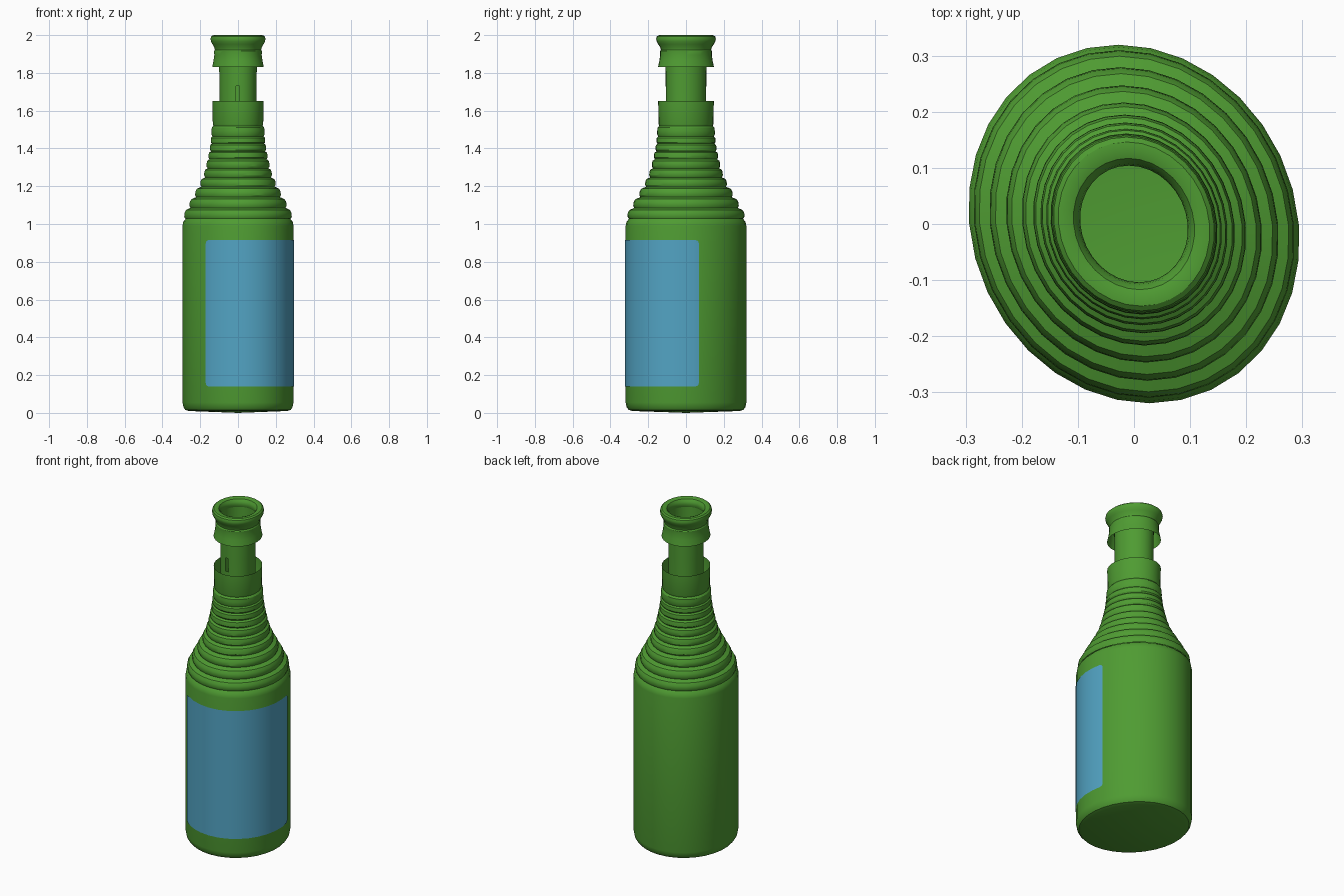
import bpy, bmesh, math

if "Cube" in bpy.data.objects:
    bpy.data.objects.remove(bpy.data.objects["Cube"])

SEG = 32                      # sides around the bottle
MAJOR, MINOR = 1.105, 0.976   # slightly oval cross-section
TURN = math.radians(-65)      # direction of the long axis


def material(name, rgb):
    m = bpy.data.materials.new(name)
    m.use_nodes = True
    m.diffuse_color = (*rgb, 1)
    bsdf = m.node_tree.nodes["Principled BSDF"]
    bsdf.inputs["Base Color"].default_value = (*rgb, 1)
    bsdf.inputs["Roughness"].default_value = 0.6
    return m


GREEN = material("bottle green", (0.078, 0.33, 0.032))
BLUE = material("label blue", (0.085, 0.37, 0.55))


def oval(r, t, z):
    """Point on the oval section of nominal radius r."""
    u, v = MAJOR * r * math.cos(t), MINOR * r * math.sin(t)
    c, s = math.cos(TURN), math.sin(TURN)
    return (u * c - v * s, u * s + v * c, z)


def finish(name, bm, mat):
    me = bpy.data.meshes.new(name)
    bm.to_mesh(me)
    bm.free()
    me.materials.append(mat)
    ob = bpy.data.objects.new(name, me)
    bpy.context.collection.objects.link(ob)
    bpy.ops.object.select_all(action="DESELECT")
    ob.select_set(True)
    bpy.context.view_layer.objects.active = ob
    bpy.ops.object.shade_smooth_by_angle(angle=math.radians(32))
    return ob


def lathe(profile):
    """Sweep (radius, height) points around the oval section."""
    bm = bmesh.new()
    rows = []
    for r, z in profile:
        if r == 0:
            rows.append([bm.verts.new((0, 0, z))] * SEG)
        else:
            rows.append([bm.verts.new(oval(r, 2 * math.pi * j / SEG, z))
                         for j in range(SEG)])
    for a, b in zip(rows, rows[1:]):
        for j in range(SEG):
            k = (j + 1) % SEG
            quad = list(dict.fromkeys((a[j], a[k], b[k], b[j])))
            bm.faces.new(quad)
    return bm


# Body: flat base, rounded foot, straight wall, chamfered shoulder edge
body = [(0, 0), (0.05, 0.002), (0.262, 0.01), (0.28, 0.016), (0.29, 0.03),
        (0.295, 0.055), (0.295, 0.99), (0.291, 1.012), (0.278, 1.028)]
finish("body", lathe(body), GREEN)

# Shoulder: stacked rounded rings that shrink into an open sleeve
rings = [(0.286, 1.028), (0.258, 1.085), (0.228, 1.142), (0.200, 1.197),
         (0.180, 1.247), (0.167, 1.295), (0.157, 1.343), (0.149, 1.385),
         (0.144, 1.425), (0.141, 1.463), (0.136, 1.52)]
shoulder = []
for (r, z), (rn, zn) in zip(rings, rings[1:]):
    d, h = r - rn, zn - z
    shoulder += [(r - 0.005, z), (r, z + 0.2 * h), (r - 0.06 * d, z + 0.55 * h),
                 (r - 0.35 * d, z + 0.82 * h), (rn - 0.005, zn)]
shoulder += [(0.134, 1.53), (0.136, 1.65)]
# drop the doubled points where one ring meets the next
shoulder = list(dict.fromkeys((round(r, 5), round(z, 5)) for r, z in shoulder))
finish("shoulder_and_sleeve", lathe(shoulder), GREEN)

# Neck tube with a small slot at the front
bm = lathe([(0.098, 1.40), (0.098, 1.65), (0.099, 1.73), (0.101, 1.95)])
row = [f for f in bm.faces if 1.65 < f.calc_center_median().z < 1.73]
slot = min((f for f in row if f.calc_center_median().y < 0),
           key=lambda f: abs(f.calc_center_median().x + 0.01))
bmesh.ops.delete(bm, geom=[slot], context="FACES")
finish("neck_tube", bm, GREEN)

# Lip: flared skirt, waist, rounded rim turning into the mouth
lip = [(0.137, 1.83), (0.130, 1.865), (0.126, 1.895), (0.127, 1.915),
       (0.123, 1.922), (0.126, 1.935), (0.136, 1.952), (0.144, 1.968),
       (0.146, 1.980), (0.143, 1.992), (0.135, 1.999), (0.122, 2.0),
       (0.108, 1.995), (0.099, 1.982), (0.096, 1.965), (0.101, 1.95)]
finish("lip", lathe(lip), GREEN)

# Label: thin curved sheet with rounded corners
T0, T1 = math.radians(-63), math.radians(80)
LOW, HIGH, CORNER, RAD = 0.14, 0.915, 0.02, 0.2975
step = 2 * math.pi / SEG
angles = [j * step for j in range(-SEG, SEG) if T0 + 0.08 < j * step < T1 - 0.08]
for k in (0, 0.15, 0.5, 1):
    angles += [T0 + k * CORNER / 0.3, T1 - k * CORNER / 0.3]
bm = bmesh.new()
previous = None
for t in sorted(angles):
    gap = CORNER - min(CORNER, 0.3 * min(t - T0, T1 - t))
    inset = CORNER - math.sqrt(max(0, CORNER ** 2 - gap ** 2))
    column = [bm.verts.new(oval(RAD, t, z)) for z in (LOW + inset, HIGH - inset)]
    if previous:
        bm.faces.new((previous[0], column[0], column[1], previous[1]))
    previous = column
finish("label", bm, BLUE)
